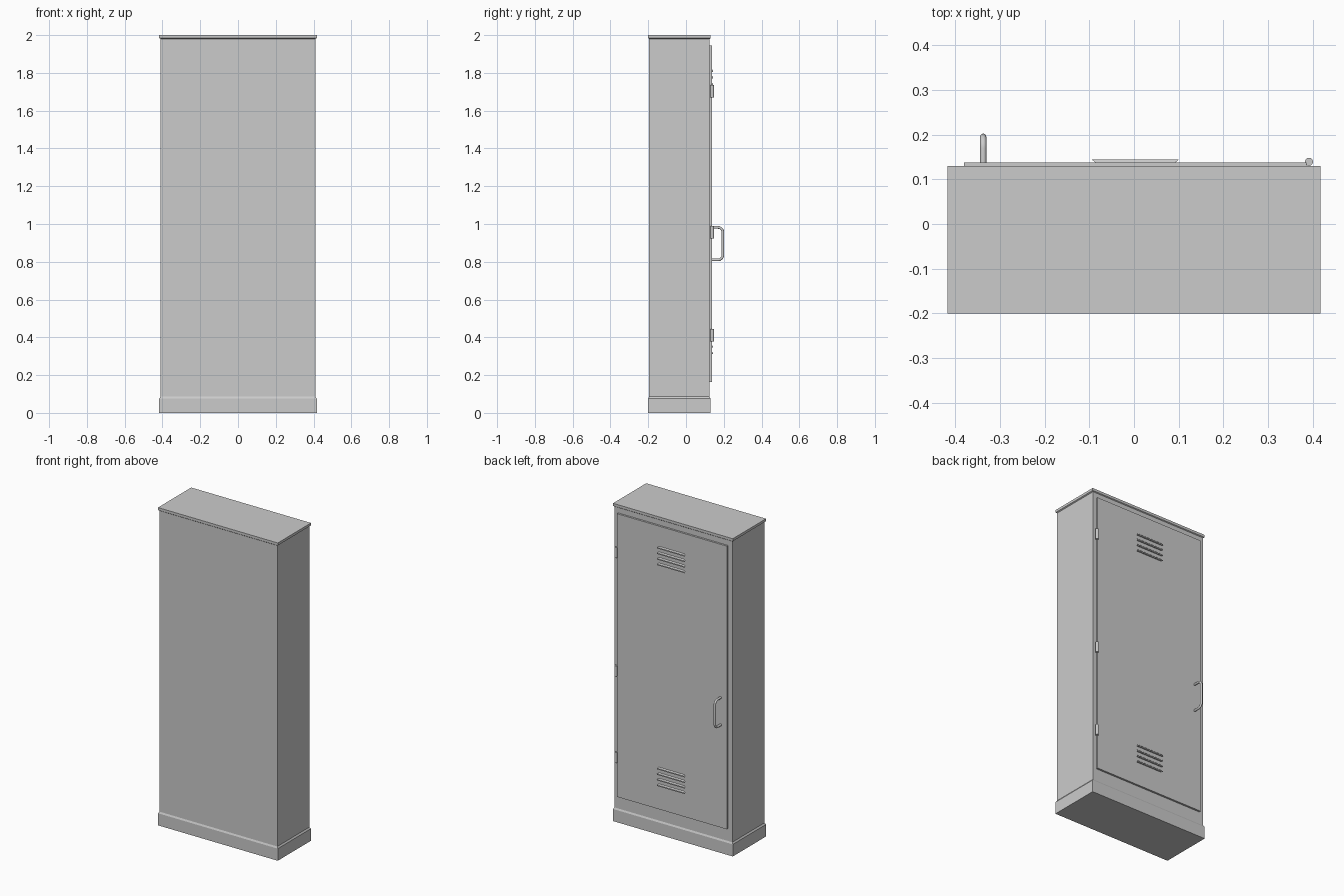
import bpy, bmesh, math

if "Cube" in bpy.data.objects:
    bpy.data.objects.remove(bpy.data.objects["Cube"])

def make_object(name, bm):
    bmesh.ops.recalc_face_normals(bm, faces=bm.faces)
    mesh = bpy.data.meshes.new(name)
    bm.to_mesh(mesh)
    bm.free()
    obj = bpy.data.objects.new(name, mesh)
    bpy.context.collection.objects.link(obj)
    return obj

def stack(name, rings):
    """Closed solid through rectangular rings (x0, x1, y0, y1, z)."""
    bm = bmesh.new()
    loops = [[bm.verts.new(p) for p in ((x0, y0, z), (x1, y0, z), (x1, y1, z), (x0, y1, z))]
             for x0, x1, y0, y1, z in rings]
    for a, b in zip(loops, loops[1:]):
        for i in range(4):
            j = (i + 1) % 4
            bm.faces.new((a[i], a[j], b[j], b[i]))
    bm.faces.new(loops[0])
    bm.faces.new(loops[-1])
    return make_object(name, bm)

def box(name, x0, x1, y0, y1, z0, z1):
    return stack(name, [(x0, x1, y0, y1, z0), (x0, x1, y0, y1, z1)])

def smooth(obj):
    bpy.ops.object.select_all(action='DESELECT')
    obj.select_set(True)
    bpy.context.view_layer.objects.active = obj
    bpy.ops.object.shade_smooth_by_angle(angle=math.radians(40))

# Cabinet: chamfered plinth, carcass and slightly overhanging top
inner = (-0.41, 0.41, -0.195, 0.125)
outer = (-0.417, 0.417, -0.2, 0.13)
stack("plinth", [outer + (0,), outer + (0.076,), inner + (0.086,)])
box("carcass", *inner, 0.08, 1.99)
stack("top_panel", [inner + (1.98,), outer + (1.984,), outer + (2.0,)])

# Door standing just proud of the carcass
box("door", -0.38, 0.386, 0.12, 0.137, 0.164, 1.946)

# Two groups of four pressed vent louvres
def louvre(name, z):
    bm = bmesh.new()
    root = [(-0.085, 0.008), (0.091, 0.008), (0.091, -0.006), (-0.085, -0.006)]
    lip = [(-0.094, 0.001), (0.1, 0.001), (0.1, -0.006), (-0.094, -0.006)]
    a = [bm.verts.new((x, 0.136, z + dz)) for x, dz in root]
    b = [bm.verts.new((x, 0.144, z + dz)) for x, dz in lip]
    for i in range(4):
        j = (i + 1) % 4
        bm.faces.new((a[i], a[j], b[j], b[i]))
    bm.faces.new(a)
    bm.faces.new(b)
    make_object(name, bm)

for group, top in (("upper", 1.812), ("lower", 0.422)):
    for i in range(4):
        louvre(f"{group}_louvre_{i + 1}", top - 0.035 * i)

# Barrel hinges
for i, z in enumerate((0.412, 0.957, 1.702)):
    bpy.ops.mesh.primitive_cylinder_add(vertices=24, radius=0.009, depth=0.066,
                                        location=(0.391, 0.139, z))
    hinge = bpy.context.object
    hinge.name = f"hinge_{i + 1}"
    smooth(hinge)

# Round-cornered bar handle, swept along a path
y0, y1, z0, z1, r = 0.13, 0.195, 0.81, 0.982, 0.026
path = [(y0, z0)]
for cz, start in ((z0 + r, -90), (z1 - r, 0)):
    for k in range(9):
        a = math.radians(start + 90 * k / 8)
        path.append((y1 - r + r * math.cos(a), cz + r * math.sin(a)))
path.append((y0, z1))
sides, radius = 16, 0.007
bm = bmesh.new()
rings = []
for i, (y, z) in enumerate(path):
    p, q = path[max(i - 1, 0)], path[min(i + 1, len(path) - 1)]
    dy, dz = q[0] - p[0], q[1] - p[1]
    if i in (0, len(path) - 1):
        dy, dz = (1, 0) if i == 0 else (-1, 0)
    n = math.hypot(dy, dz)
    ny, nz = dz / n, -dy / n
    ring = []
    for s in range(sides):
        t = 2 * math.pi * s / sides
        c = radius * math.cos(t)
        ring.append(bm.verts.new((-0.337 + radius * math.sin(t), y + ny * c, z + nz * c)))
    rings.append(ring)
for a, b in zip(rings, rings[1:]):
    for s in range(sides):
        t = (s + 1) % sides
        bm.faces.new((a[s], a[t], b[t], b[s]))
bm.faces.new(rings[0])
bm.faces.new(rings[-1])
smooth(make_object("handle", bm))
